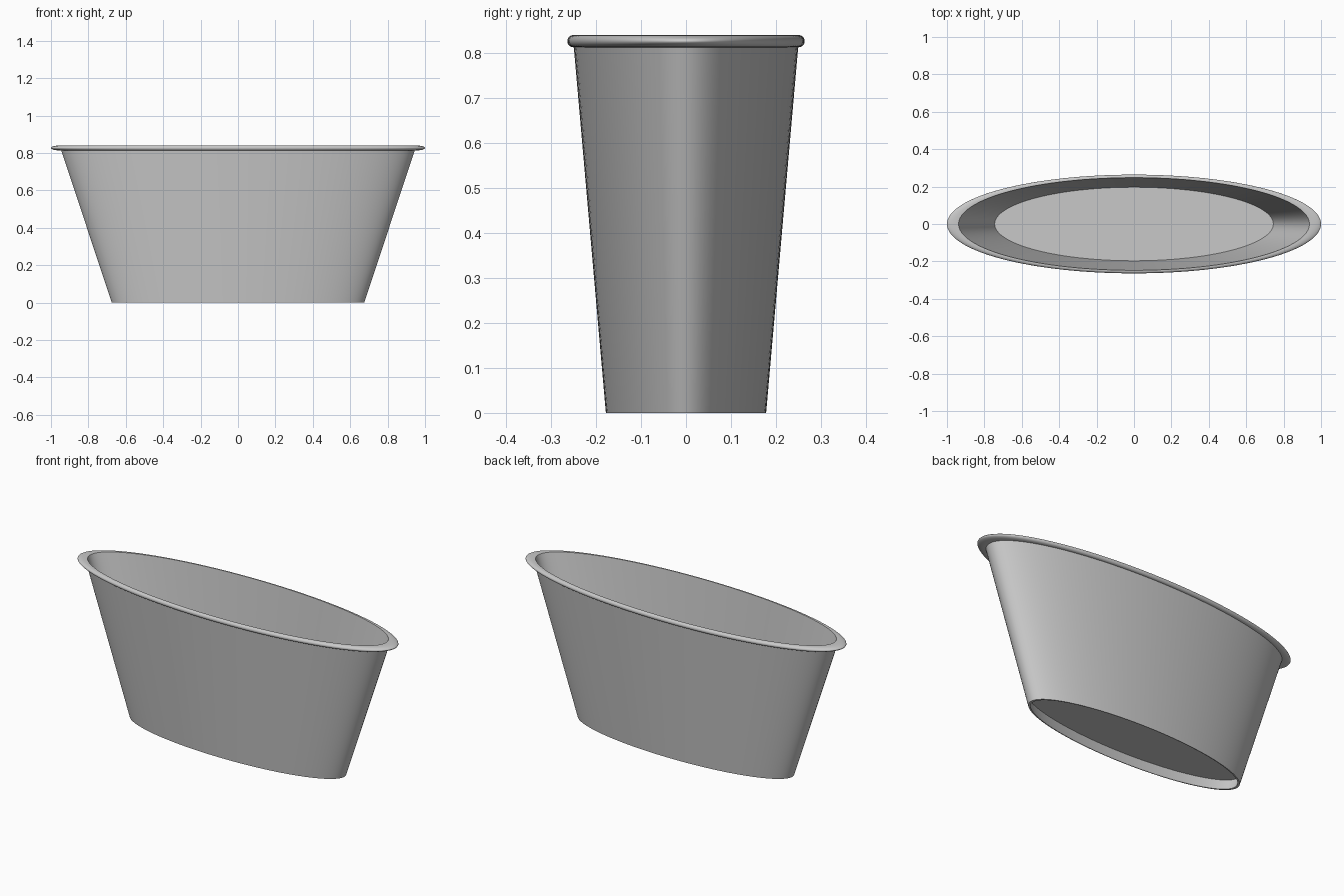
import bpy
import bmesh
import math

cube = bpy.data.objects.get("Cube")
if cube:
    bpy.data.objects.remove(cube, do_unlink=True)

SEGMENTS = 128
SQUASH = 0.264          # depth of the oval compared with its width
HEIGHT = 0.84
RIM_BASE = 0.813
RIM_STEPS = 24
SLOPE = 0.332           # outward flare of the wall per unit of height


def make_material(name, value):
    mat = bpy.data.materials.new(name)
    mat.use_nodes = True
    colour = (value, value, value, 1.0)
    mat.diffuse_color = colour
    mat.node_tree.nodes["Principled BSDF"].inputs["Base Color"].default_value = colour
    return mat


def oval_lathe(name, profile, mat):
    """Sweep a (radius, height) profile round an oval and close both ends."""
    bm = bmesh.new()
    rings = []
    for radius, z in profile:
        ring = []
        for i in range(SEGMENTS):
            a = math.tau * i / SEGMENTS
            ring.append(bm.verts.new((radius * math.cos(a), SQUASH * radius * math.sin(a), z)))
        rings.append(ring)
    for low, high in zip(rings, rings[1:]):
        for i in range(SEGMENTS):
            j = (i + 1) % SEGMENTS
            bm.faces.new((low[i], low[j], high[j], high[i]))
    bm.faces.new(rings[0][::-1])
    bm.faces.new(rings[-1])
    bmesh.ops.recalc_face_normals(bm, faces=bm.faces)
    mesh = bpy.data.meshes.new(name)
    bm.to_mesh(mesh)
    bm.free()
    mesh.materials.append(mat)
    obj = bpy.data.objects.new(name, mesh)
    bpy.context.collection.objects.link(obj)
    bpy.ops.object.select_all(action="DESELECT")
    obj.select_set(True)
    bpy.context.view_layer.objects.active = obj
    bpy.ops.object.shade_smooth_by_angle(angle=math.radians(35))
    return obj


grey = make_material("plain grey", 0.58)

# Recessed underside, foot and flared outer wall
foot = 0.675
recess = 0.06
profile = [
    (foot - 0.014 + SLOPE * recess, recess),
    (foot - 0.014, 0),
    (foot, 0),
    (foot + SLOPE * RIM_BASE, RIM_BASE),
]

# Rounded rim
rim_centre, rim_reach = 0.95, 0.05
half = (HEIGHT - RIM_BASE) / 2
for k in range(RIM_STEPS + 1):
    a = math.pi * (k / RIM_STEPS - 0.5)
    profile.append((rim_centre + rim_reach * math.cos(a),
                    RIM_BASE + half + half * math.sin(a)))

# Opening, inner wall and raised floor
floor = 0.26
profile.append((0.938, HEIGHT))
profile.append((0.745, floor))

oval_lathe("oval_tub", profile, grey)
